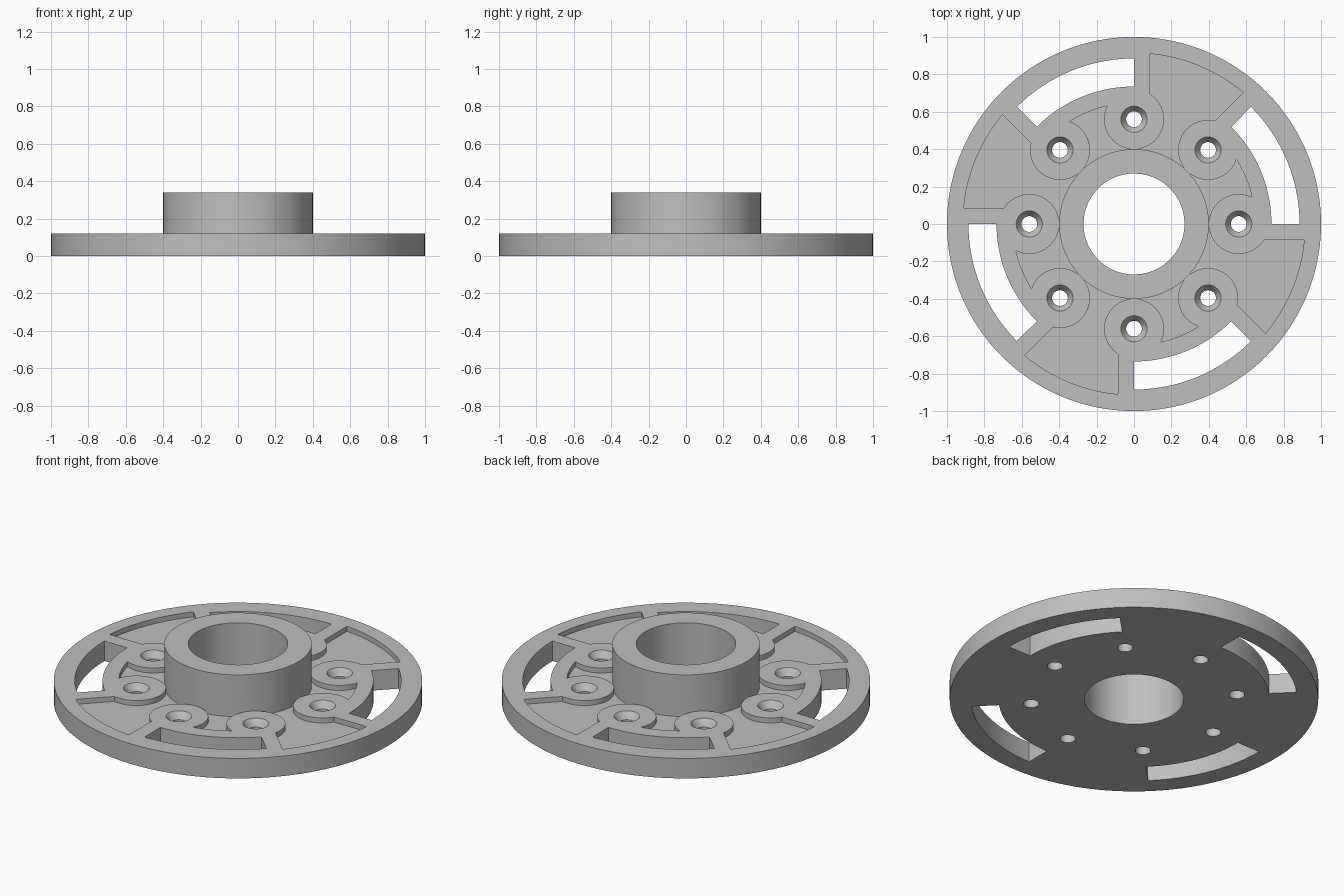
import bpy, bmesh
from math import sin, cos, asin, acos, atan2, pi, radians

if "Cube" in bpy.data.objects:
    bpy.data.objects.remove(bpy.data.objects["Cube"], do_unlink=True)

PLATE_TOP, HUB_TOP, POCKET_FLOOR = 0.12, 0.34, 0.09
HUB_R, BORE_R = 0.4, 0.27
BOLT_R, BOSS_R, HOLE_R, SINK_R = 0.56, 0.16, 0.042, 0.07
SECTOR = pi / 4

metal = bpy.data.materials.new("grey_metal")
metal.use_nodes = True
grey = (0.52, 0.52, 0.52, 1)
metal.diffuse_color = grey
metal.node_tree.nodes["Principled BSDF"].inputs["Base Color"].default_value = grey


def arc(r, a0, a1, n, cx=0.0):
    return [(cx + r * cos(a0 + (a1 - a0) * i / n), r * sin(a0 + (a1 - a0) * i / n))
            for i in range(n + 1)]


def rotated(points, a):
    return [(x * cos(a) - y * sin(a), x * sin(a) + y * cos(a)) for x, y in points]


def prism(bm, points, z0, z1):
    low = [bm.verts.new((x, y, z0)) for x, y in points]
    high = [bm.verts.new((x, y, z1)) for x, y in points]
    n = len(points)
    bm.faces.new(low[::-1])
    bm.faces.new(high)
    for i in range(n):
        j = (i + 1) % n
        bm.faces.new((low[i], low[j], high[j], high[i]))


def turned(bm, profile, cx, cy, n):
    """Closed solid of revolution from (radius, z) pairs, bottom to top."""
    rings = [[bm.verts.new((cx + r * cos(2 * pi * i / n), cy + r * sin(2 * pi * i / n), z))
              for i in range(n)] for r, z in profile]
    bm.faces.new(rings[0][::-1])
    bm.faces.new(rings[-1])
    for a, b in zip(rings, rings[1:]):
        for i in range(n):
            j = (i + 1) % n
            bm.faces.new((a[i], a[j], b[j], b[i]))


def make_object(name, bm):
    bmesh.ops.recalc_face_normals(bm, faces=bm.faces)
    mesh = bpy.data.meshes.new(name)
    bm.to_mesh(mesh)
    bm.free()
    mesh.materials.append(metal)
    obj = bpy.data.objects.new(name, mesh)
    bpy.context.collection.objects.link(obj)
    return obj


def pocket(side):
    """Complete a pocket outline from its half beside the first boss."""
    mirrored = [(x * cos(SECTOR) + y * sin(SECTOR), x * sin(SECTOR) - y * cos(SECTOR))
                for x, y in reversed(side)]
    return side + mirrored


# Round plate
bm = bmesh.new()
turned(bm, [(1, 0), (1, PLATE_TOP)], 0, 0, 160)
flange = make_object("flanged_hub", bm)

# Inner half outline shared by the pockets: hub, then round the boss
start = radians(172)
hub_side = arc(HUB_R - 0.03, SECTOR / 2, radians(2), 8)

# Wide pocket between the radial ribs
rib, rim = 0.085, 0.914
rim_angle = asin(rib / rim)
wide = pocket(hub_side + arc(BOSS_R, start, asin(rib / BOSS_R), 24, BOLT_R)
              + arc(rim, rim_angle, SECTOR / 2 - 0.001, 10))

# Narrow pocket behind each slot
wall = 0.647
phi = acos((wall ** 2 + BOLT_R ** 2 - BOSS_R ** 2) / (2 * wall * BOLT_R))
boss_end = atan2(wall * sin(phi), wall * cos(phi) - BOLT_R)
narrow = pocket(hub_side[1:] + arc(BOSS_R, start, boss_end, 20, BOLT_R)
                + arc(wall, phi, SECTOR / 2 - 0.001, 6)[1:])
wide = wide[1:-1]

# Curved through slot
slot = arc(0.885, 0, SECTOR, 24) + arc(0.735, SECTOR, 0, 24)

bm = bmesh.new()
for k in range(4):
    turn = k * pi / 2
    prism(bm, rotated(slot, turn), -0.1, 0.3)
    prism(bm, rotated(narrow, turn), POCKET_FLOOR, 0.3)
    prism(bm, rotated(wide, turn + SECTOR), POCKET_FLOOR, 0.3)
recess_cutter = make_object("recess_cutter", bm)

# Raised hub
bm = bmesh.new()
turned(bm, [(HUB_R, 0.05), (HUB_R, HUB_TOP)], 0, 0, 128)
hub = make_object("hub_core", bm)

# Bore and countersunk bolt holes
bm = bmesh.new()
turned(bm, [(BORE_R, -0.1), (BORE_R, 0.5)], 0, 0, 96)
for k in range(8):
    turned(bm, [(HOLE_R, -0.1), (HOLE_R, PLATE_TOP - 0.04), (SINK_R, PLATE_TOP), (SINK_R, 0.2)],
           BOLT_R * cos(k * SECTOR), BOLT_R * sin(k * SECTOR), 40)
hole_cutter = make_object("hole_cutter", bm)

# Combine into one solid
helpers = [(recess_cutter, 'DIFFERENCE'), (hub, 'UNION'), (hole_cutter, 'DIFFERENCE')]
for helper, operation in helpers:
    helper.hide_render = True
    mod = flange.modifiers.new(helper.name, 'BOOLEAN')
    mod.operation, mod.solver, mod.object = operation, 'EXACT', helper
bpy.context.view_layer.update()
solid = bpy.data.meshes.new_from_object(flange.evaluated_get(bpy.context.evaluated_depsgraph_get()))
flange.modifiers.clear()
flange.data = solid
for helper, _ in helpers:
    bpy.data.objects.remove(helper, do_unlink=True)

bpy.ops.object.select_all(action='DESELECT')
flange.select_set(True)
bpy.context.view_layer.objects.active = flange
bpy.ops.object.shade_smooth_by_angle(angle=radians(25))
